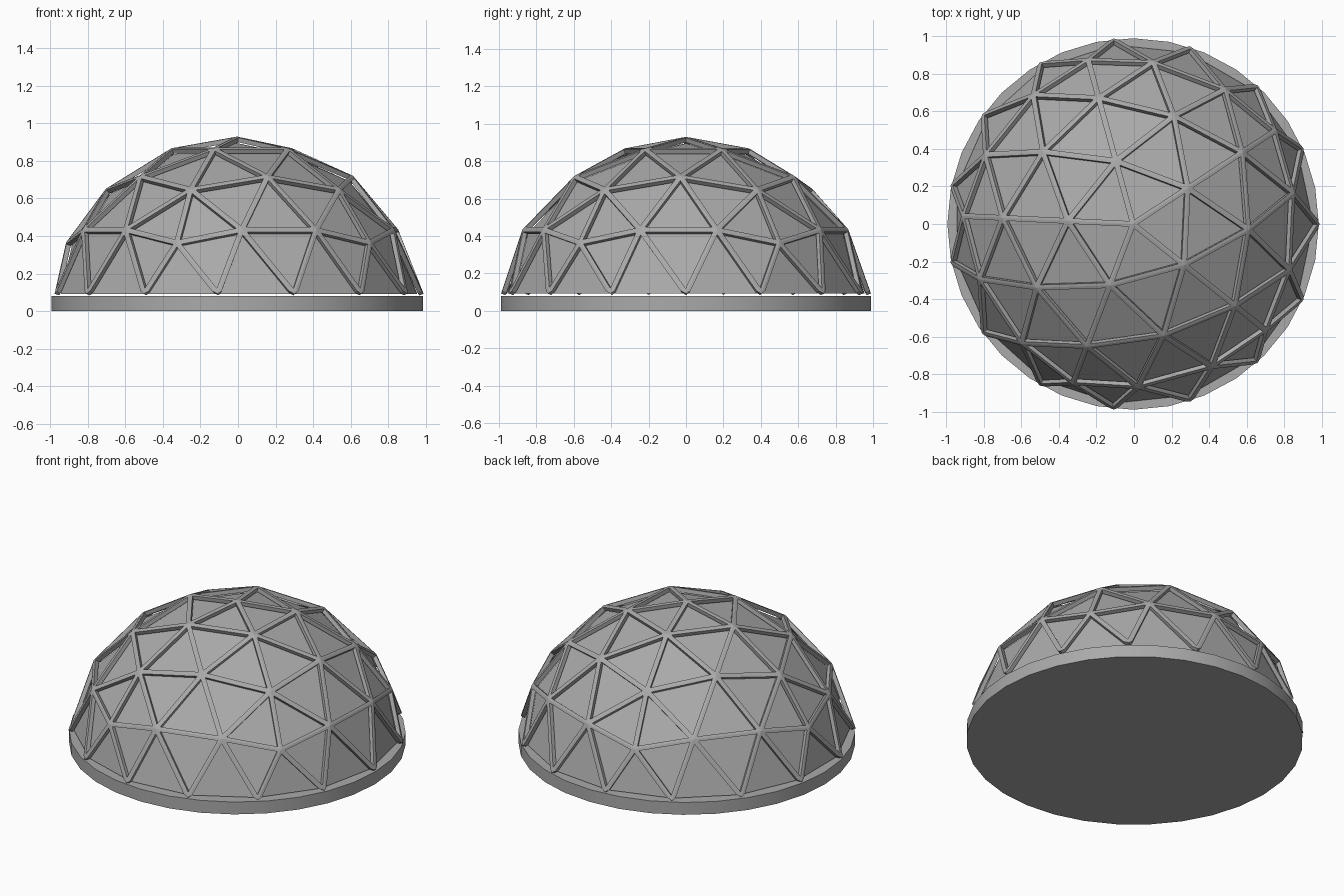
import bpy, bmesh, math
from mathutils import Vector, Matrix

if "Cube" in bpy.data.objects:
    bpy.data.objects.remove(bpy.data.objects["Cube"])

CENTRE = Vector((-0.005, 0, -0.09))   # centre of the dome sphere
FLOOR = 0.092                         # height of the lowest dome edge
TWIST = math.radians(-2.7)            # turn of the upper rings


def material(name, value):
    mat = bpy.data.materials.new(name)
    mat.use_nodes = True
    mat.diffuse_color = (value, value, value, 1)
    mat.node_tree.nodes["Principled BSDF"].inputs["Base Color"].default_value = (value, value, value, 1)
    return mat


grey = material("mid grey", 0.4)


def finish(bm, name):
    mesh = bpy.data.meshes.new(name)
    bm.to_mesh(mesh)
    bm.free()
    mesh.materials.append(grey)
    obj = bpy.data.objects.new(name, mesh)
    bpy.context.collection.objects.link(obj)
    return obj


def polar(degrees, z):
    a = math.radians(degrees)
    r = math.sqrt(1 - z * z)
    return Vector((r * math.cos(a), r * math.sin(a), z))


def place(p, radius):
    """Push a point onto the sphere; the lowest ring is levelled and evenly spaced."""
    p = p.normalized()
    if p.z < 0.3:
        step = math.radians(24)
        a = round(math.atan2(p.y, p.x) / step) * step
        r = radius * 0.975
        return Vector((r * math.cos(a) + CENTRE.x, r * math.sin(a), FLOOR))
    return Matrix.Rotation(TWIST, 3, "Z") @ p * radius + CENTRE


def geodesic(radius):
    """Icosahedron faces split in three along each edge, upper part only."""
    bm = bmesh.new()
    top = Vector((0, 0, 1))
    h = 1 / math.sqrt(5)
    for k in range(5):
        u0, u1 = polar(36 + 72 * k, h), polar(108 + 72 * k, h)
        l0, l1 = polar(72 * k, -h), polar(72 + 72 * k, -h)
        for a, b, c in ((top, u0, u1), (u0, l1, u1), (l0, l1, u0)):
            def pt(i, j):
                return a + (b - a) * i / 3 + (c - a) * j / 3
            for i in range(3):
                for j in range(3 - i):
                    cells = [(pt(i, j), pt(i + 1, j), pt(i, j + 1))]
                    if i + j < 2:
                        cells.append((pt(i + 1, j), pt(i + 1, j + 1), pt(i, j + 1)))
                    for cell in cells:
                        if min(p.z for p in cell) > 0:
                            bm.faces.new([bm.verts.new(place(p, radius)) for p in cell])
    bmesh.ops.remove_doubles(bm, verts=bm.verts, dist=0.001)
    bmesh.ops.recalc_face_normals(bm, faces=bm.faces)
    if sum(f.normal.z for f in bm.faces) < 0:
        bmesh.ops.reverse_faces(bm, faces=bm.faces)
    return bm


# Recessed triangular panels
finish(geodesic(0.985), "dome_panels")

# Frame of struts: the border of every triangle, open along the floor
bm = geodesic(1.02)
inner = list(bm.faces)
bmesh.ops.inset_individual(bm, faces=inner, thickness=0.015, use_even_offset=True)
low = [f for f in bm.faces if f not in inner
       and sum(v.co.z < FLOOR + 0.001 for v in f.verts) == 2
       and max(v.co.z for v in f.verts) < FLOOR + 0.03]
bmesh.ops.delete(bm, geom=inner + low, context="FACES")
frame = finish(bm, "dome_struts")
solid = frame.modifiers.new("thickness", "SOLIDIFY")
solid.thickness = 0.025
solid.offset = -1

# Round floor slab
bm = bmesh.new()
bmesh.ops.create_cone(bm, cap_ends=True, segments=32, radius1=0.99, radius2=0.99, depth=0.08,
                      matrix=Matrix.Translation((CENTRE.x, 0, 0.04)))
slab = finish(bm, "floor_slab")
bpy.context.view_layer.objects.active = slab
slab.select_set(True)
bpy.ops.object.shade_smooth_by_angle(angle=math.radians(30))
